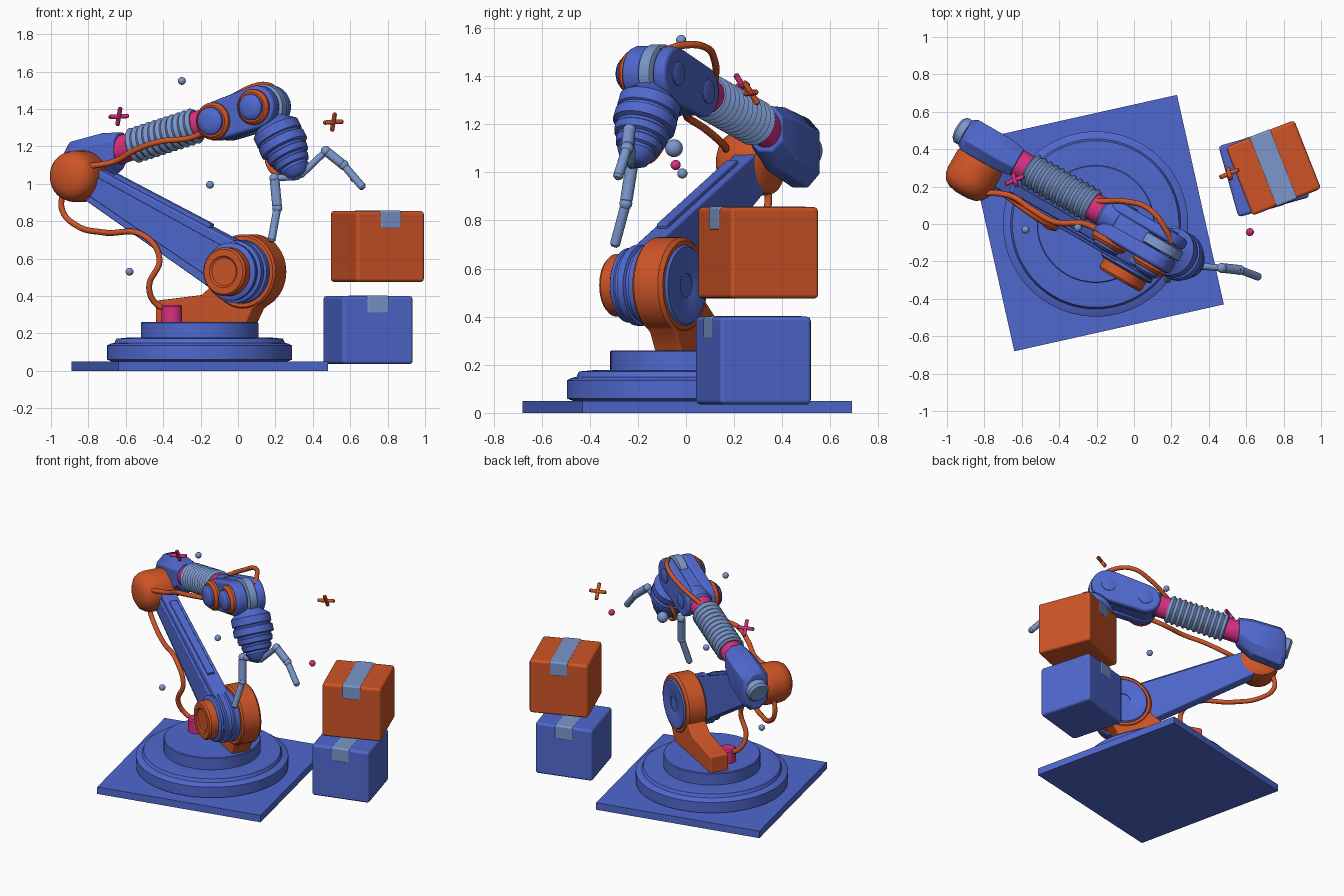
import bpy, bmesh, math
from mathutils import Matrix, Vector

if "Cube" in bpy.data.objects:
    bpy.data.objects.remove(bpy.data.objects["Cube"])

def mat(name, c):
    m = bpy.data.materials.new(name)
    m.diffuse_color = (*c, 1)
    m.use_nodes = True
    m.node_tree.nodes["Principled BSDF"].inputs["Base Color"].default_value = m.diffuse_color
    return m
BLUE = mat("blue", (0.08, 0.14, 0.62))
ORANGE = mat("orange", (0.62, 0.09, 0.02))
PINK = mat("pink", (0.68, 0.03, 0.22))
STEEL = mat("steel_blue", (0.2, 0.31, 0.6))

# Arm frame: u along the arm, v along the joint axes, z up
ARM = Matrix.Translation((-0.205, 0, 0)) @ Matrix.Rotation(math.radians(-30), 4, 'Z')
WORLD = Matrix.Identity(4)

def skin(name, rings, m, frame=ARM, bevel=0):
    """Bridge a list of equal-length point rings and cap both ends."""
    bm = bmesh.new()
    vs = [[bm.verts.new(frame @ Vector(p)) for p in r] for r in rings]
    n = len(vs[0])
    for a, b in zip(vs, vs[1:]):
        for i in range(n):
            bm.faces.new((a[i], a[(i + 1) % n], b[(i + 1) % n], b[i]))
    bm.faces.new(vs[0][::-1])
    bm.faces.new(vs[-1])
    bmesh.ops.recalc_face_normals(bm, faces=bm.faces)
    me = bpy.data.meshes.new(name)
    bm.to_mesh(me)
    bm.free()
    me.materials.append(m)
    me.shade_smooth()
    ob = bpy.data.objects.new(name, me)
    bpy.context.collection.objects.link(ob)
    if bevel:
        b = ob.modifiers.new("Bevel", 'BEVEL')
        b.width, b.segments, b.harden_normals = bevel, 2, True
        b.angle_limit = math.radians(40)
    else:
        me.set_sharp_from_angle(angle=math.radians(35))
    return ob

def lathe(name, prof, origin, axis, m, frame=ARM, seg=48):
    """prof: (radius, distance along axis)."""
    q = Vector((0, 0, 1)).rotation_difference(Vector(axis))
    o = Vector(origin)
    ang = [2 * math.pi * i / seg for i in range(seg)]
    return skin(name, [[o + q @ Vector((r * math.cos(a), r * math.sin(a), t)) for a in ang]
                       for r, t in prof], m, frame)

def prism(name, pts, v0, v1, m, bevel=0.01):
    return skin(name, [[(u, v, z) for u, z in pts] for v in (v0, v1)], m, ARM, bevel)

def hull(c1, r1, c2, r2, n=20):
    """Outline around two circles."""
    d = Vector(c2) - Vector(c1)
    phi, b = math.atan2(d.y, d.x), math.acos((r1 - r2) / d.length)
    arc = lambda c, r, s, e: [(c[0] + r * math.cos(s + (e - s) * i / n),
                               c[1] + r * math.sin(s + (e - s) * i / n)) for i in range(n + 1)]
    return arc(c2, r2, phi - b, phi + b) + arc(c1, r1, phi + b, phi - b + 2 * math.pi)

def block(name, size, loc, rot, m, bevel=0):
    f = Matrix.Translation(loc) @ Matrix.Rotation(math.radians(rot), 4, 'Z')
    x, y, z = (s / 2 for s in size)
    return skin(name, [[(-x, -y, k), (x, -y, k), (x, y, k), (-x, y, k)] for k in (-z, z)], m, f, bevel)

def cable(name, pts, r, m=ORANGE):
    cu = bpy.data.curves.new(name, 'CURVE')
    cu.dimensions, cu.bevel_depth, cu.bevel_resolution = '3D', r, 3
    cu.use_fill_caps = True
    s = cu.splines.new('BEZIER')
    s.bezier_points.add(len(pts) - 1)
    for bp, p in zip(s.bezier_points, pts):
        bp.co = p
        bp.handle_left_type = bp.handle_right_type = 'AUTO'
    cu.materials.append(m)
    bpy.context.collection.objects.link(bpy.data.objects.new(name, cu))

def ball(name, loc, r, m):
    k = [math.pi * (i + .02) / 12.04 for i in range(13)]
    lathe(name, [(r * math.sin(a), -r * math.cos(a)) for a in k], loc, (0, 0, 1), m, WORLD, 24)

def rod(name, a, b, r, m):
    a, b = Vector(a), Vector(b)
    L = (b - a).length
    lathe(name, [(r * .6, 0), (r, r * .5), (r, L - r * .5), (r * .6, L)], a, (b - a).normalized(), m, WORLD, 16)

# Floor plate and turntable
block("floor_plate", (1.148, 1.148, 0.05), (-0.205, 0.005, 0.025), 12.6, BLUE)
lathe("turntable_ring", [(.47, .05), (.495, .06), (.495, .135), (.475, .145), (.455, .15), (.445, .172),
                         (.38, .178), (.3, .175)], (0, 0, 0), (0, 0, 1), BLUE, seg=72)
lathe("turntable_top", [(.315, .15), (.315, .255), (.31, .26)], (0, 0, 0), (0, 0, 1), BLUE, seg=64)

# Shoulder bracket with hub and cable plug
S, E = (.26, .53), (-.7, 1.04)
FRONT = (0, -1, 0)
prism("shoulder_foot", [(-.28, .255), (-.28, .375), (0, .405), (.07, .46), (.26, .6), (.45, .5),
                        (.4, .39), (.32, .33), (.28, .255)], .01, .14, ORANGE)
lathe("shoulder_disc", [(.185, -.145), (.2, -.13), (.2, -.015), (.19, -.003)], (S[0], 0, S[1]), FRONT, ORANGE)
lathe("shoulder_hub", [(.05, -.148), (.05, -.153), (.053, -.155), (.16, -.155), (.168, -.145), (.168, -.1)],
      (S[0], 0, S[1]), FRONT, BLUE)
lathe("cable_plug", [(.055, .25), (.055, .345), (.045, .353)], (-.145, -.045, 0), (0, 0, 1), PINK, seg=24)

# Lower arm with stepped pivot rings
prism("lower_arm", hull(S, .15, E, .085), -.1, .0, BLUE)
prism("lower_arm_panel", hull((.2, .562), .095, (-.6, .987), .055), -.115, -.09, BLUE, .006)
d = (Vector(E) - Vector(S)).normalized()
n = Vector((-d.y, d.x))
if n.y < 0:
    n = -n
rail = [Vector(S) + d * a + n * b for a, b in ((.25, .11), (.25, .155), (.9, .115), (.9, .07))]
prism("lower_arm_rail", rail, -.08, -.03, BLUE, .006)
lathe("pivot_rings", [(.17, -.01), (.17, .03), (.155, .035), (.155, .05), (.168, .055), (.168, .085),
                      (.15, .092), (.15, .105), (.155, .11), (.155, .125), (.14, .135)],
      (S[0], 0, S[1]), FRONT, BLUE)
lathe("shoulder_cap", [(.12, .125), (.13, .135), (.13, .185), (.12, .197), (.085, .198), (.075, .19), (.02, .19)],
      (S[0], 0, S[1]), FRONT, ORANGE)

# Elbow cap
lathe("elbow_cap", [(.1, -.02), (.13, 0), (.137, .03), (.137, .13), (.13, .165), (.112, .195), (.08, .215),
                    (.04, .224), (.005, .225)], (E[0], 0, E[1]), FRONT, ORANGE)

# Upper arm housing, bellows and collars
A = Vector((.963, 0, .269))
P = Vector((-.5, .075, 1.19))
def octo(u, zc, w, h, c):
    return [(u, .075 + a, zc + b) for a, b in ((w, h - c), (w - c, h), (c - w, h), (-w, h - c),
                                               (-w, c - h), (c - w, -h), (w - c, -h), (w, c - h))]
skin("upper_arm_housing", [octo(-.85, 1.075, .075, .12, .05), octo(-.82, 1.08, .093, .145, .055),
                           octo(-.63, 1.135, .093, .135, .055), octo(-.53, 1.18, .08, .095, .045)], BLUE, ARM, .008)
lathe("housing_end_cap", [(.075, 0), (.075, .04), (.06, .055)], (-.835, .075, 1.09), -A, STEEL)
lathe("collar_rear", [(.075, -.06), (.075, .09)], P, A, PINK)
lathe("bellows", [(.083, .05)] + [(.09 + .007 * math.cos(i * math.pi / 2), .06 + i * .0095) for i in range(42)]
      + [(.083, .46)], P, A, STEEL)
lathe("collar_front", [(.075, .44), (.075, .53)], P, A, PINK)
lathe("wrist_neck", [(.07, .52), (.085, .54), (.085, .63)], P, A, BLUE)

# Wrist link: knuckle, forked plates, steel tongue, capped joints
J1, J2 = (.11, 1.335), (.36, 1.41)
prism("wrist_plate_front", hull(J1, .105, J2, .115), -.04, .042, BLUE, .02)
prism("wrist_plate_back", hull(J1, .105, J2, .115), .108, .17, BLUE, .02)
prism("wrist_core", hull(J1, .1, (.27, 1.383), .1), .03, .12, BLUE)
for i, (J, r) in enumerate(((J1, .1), (J2, .095))):
    lathe(f"wrist_ring_{i}", [(r, .03), (r, .055), (r - .015, .072), (.05, .072)], (J[0], 0, J[1]), FRONT, ORANGE)
    lathe(f"wrist_dome_{i}", [(r - .024, .06), (r - .026, .085), (r - .04, .098), (.03, .103), (.003, .104)],
          (J[0], 0, J[1]), FRONT, BLUE)
    lathe(f"wrist_boss_{i}", [(.05, -.165), (.05, -.175), (.044, -.178)], (J[0], 0, J[1]), FRONT, BLUE)
lathe("wrist_tongue", [(.11, -.105), (.122, -.1), (.122, -.05), (.11, -.045)], (J2[0], 0, J2[1]), FRONT, STEEL)

# Tool cone with ribs
T = Vector((.489, 0, -.872))
lathe("tool_cone", [(.06, .05), (.09, .1), (.12, .125), (.13, .135), (.13, .185), (.121, .19), (.121, .2),
                    (.132, .205), (.132, .25), (.112, .258), (.112, .27), (.117, .275), (.112, .305),
                    (.096, .312), (.096, .322), (.1, .327), (.092, .355), (.078, .362), (.078, .37),
                    (.08, .376), (.06, .415), (.035, .43)], (J2[0], .075, J2[1]), T, BLUE)

# Gripper fingers
fingers = (((.33, -.225, 1.04), (.195, -.225, 1.03), (.21, -.25, .87), (.178, -.298, .69)),
           ((.33, -.225, 1.04), (.47, -.235, 1.175), (.565, -.245, 1.1), (.672, -.285, .975)))
for i, f in enumerate(fingers):
    for j, r in enumerate((.018, .026, .021)):
        rod(f"finger_{i}_{j}", f[j], f[j + 1], r, STEEL)
    for j in (1, 2):
        ball(f"finger_joint_{i}_{j}", f[j], .027, STEEL)

# Cables
cable("upper_cable", [(-.82, .17, 1.09), (-.66, .15, 1.12), (-.55, .08, 1.18), (-.42, .01, 1.225),
                      (-.26, 0, 1.245), (-.15, -.06, 1.29)], .016)
cable("lower_cable", [(-.93, .33, .98), (-.94, .34, .86), (-.86, .29, .775), (-.72, .18, .74), (-.5, .02, .72),
                      (-.42, -.02, .6), (-.475, 0, .45), (-.44, .03, .36), (-.37, .04, .325)], .016)
cable("wrist_cable", [(-.2, .12, 1.37), (-.04, .12, 1.46), (.08, .08, 1.52), (.17, -.03, 1.525),
                      (.2, -.1, 1.5)], .015)
cable("tool_cable", [(.2, -.06, 1.3), (.17, -.07, 1.19), (.16, -.1, 1.11), (.22, -.15, 1.05), (.28, -.17, 1.06)], .014)
ball("tool_sensor", (.22, -.05, 1.1), .037, STEEL)

# Stacked boxes with tape over the top
for nm, s, loc, rot, m in (("upper_box", (.394, .394, .38), (.745, .3, .665), 21.5, ORANGE),
                           ("lower_box", (.395, .395, .365), (.695, .28, .218), 15.7, BLUE)):
    block(nm, s, loc, rot, m, .018)
    top = loc[2] + s[2] / 2
    block(nm + "_tape", (.125, s[1] + .006, .1), (loc[0], loc[1], top - .047), rot, STEEL, .012)

# Floating balls and crosses
for i, (p, m) in enumerate((((-.3, -.02, 1.55), STEEL), ((-.15, -.015, .995), STEEL),
                            ((-.58, -.03, .53), STEEL), ((.62, -.043, 1.03), PINK))):
    ball(f"floating_ball_{i}", p, .021, m)
for i, (p, m) in enumerate((((.51, .27, 1.33), ORANGE), ((-.637, .235, 1.36), PINK))):
    for j, k in enumerate(((.052, .022, .003), (.008, -.03, .048))):
        rod(f"cross_{i}_{j}", Vector(p) - Vector(k), Vector(p) + Vector(k), .012, m)
